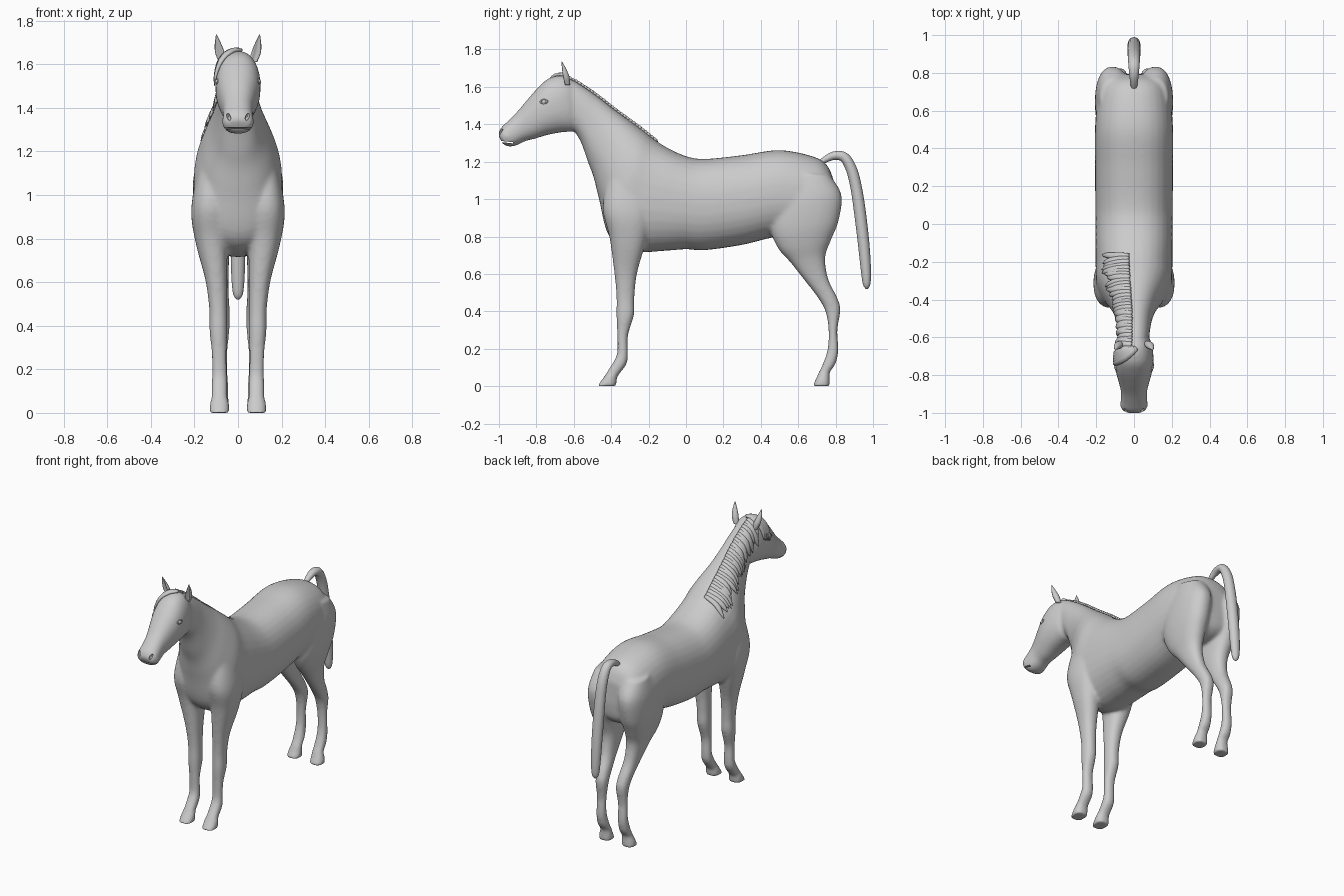
import bpy, bmesh, math, random
from mathutils import Vector

if "Cube" in bpy.data.objects:
    bpy.data.objects.remove(bpy.data.objects["Cube"])

random.seed(4)
SEG = 32


def catmull(rows, steps=5):
    """Smoothly resample rows of numbers."""
    out = []
    for i in range(len(rows) - 1):
        a, b, c, d = (rows[max(0, min(len(rows) - 1, i + k))] for k in (-1, 0, 1, 2))
        for s in range(steps):
            t = s / steps
            out.append([.5 * (2 * q + (r - p) * t + (2 * p - 5 * q + 4 * r - w) * t * t
                              + (3 * q - p - 3 * r + w) * t ** 3) for p, q, r, w in zip(a, b, c, d)])
    return out + [list(rows[-1])]


def skin(bm, rings):
    """Join rings of points into a closed tube."""
    vs = [[bm.verts.new(p) for p in ring] for ring in rings]
    n = len(vs[0])
    for a, b in zip(vs, vs[1:]):
        for i in range(n):
            bm.faces.new((a[i], a[(i + 1) % n], b[(i + 1) % n], b[i]))
    bm.faces.new(vs[0][::-1])
    bm.faces.new(vs[-1])


def loft(bm, rows, side=1, power=.88):
    """Rows: end A (y, z), end B (y, z), centre x, half width."""
    rings = []
    for ay, az, by, bz, cx, w in catmull(rows):
        ring = []
        for i in range(SEG):
            t = math.tau * i / SEG
            c, s = (math.copysign(abs(f(t)) ** power, f(t)) for f in (math.cos, math.sin))
            ring.append((side * (cx + w * s), (ay + by) / 2 + c * (ay - by) / 2,
                         (az + bz) / 2 + c * (az - bz) / 2))
        rings.append(ring)
    skin(bm, rings)


def finish(name, bm):
    bmesh.ops.recalc_face_normals(bm, faces=bm.faces)
    me = bpy.data.meshes.new(name)
    bm.to_mesh(me)
    bm.free()
    me.shade_smooth()
    ob = bpy.data.objects.new(name, me)
    bpy.context.collection.objects.link(ob)
    return ob


# Torso and neck: top point, bottom point, centre x, half width
torso = [(.79, 1.10, .795, .95, 0, .08), (.755, 1.18, .775, .84, 0, .15),
         (.68, 1.228, .68, .79, 0, .19), (.5, 1.262, .5, .80, 0, .207),
         (.3, 1.235, .3, .755, 0, .207), (.1, 1.215, .1, .727, 0, .205),
         (0, 1.23, 0, .732, 0, .205), (-.1, 1.275, -.12, .723, 0, .205),
         (-.17, 1.32, -.28, .72, 0, .203), (-.22, 1.36, -.41, .80, 0, .2),
         (-.28, 1.405, -.465, 1.0, 0, .165), (-.37, 1.47, -.495, 1.12, 0, .125),
         (-.46, 1.54, -.525, 1.2, 0, .10), (-.53, 1.59, -.56, 1.3, 0, .088),
         (-.60, 1.635, -.60, 1.37, 0, .08)]
# Head, from poll to muzzle
head = [(-.58, 1.61, -.57, 1.42, 0, .06), (-.65, 1.66, -.60, 1.365, 0, .09),
        (-.73, 1.648, -.66, 1.358, 0, .103), (-.79, 1.598, -.74, 1.343, 0, .1),
        (-.85, 1.53, -.81, 1.322, 0, .083), (-.905, 1.465, -.86, 1.31, 0, .07),
        (-.955, 1.415, -.90, 1.29, 0, .07), (-.99, 1.38, -.945, 1.28, 0, .072),
        (-1.005, 1.345, -.98, 1.295, 0, .05)]
# Legs: front edge, back edge, centre x, half width
front_leg = [(-.42, 1.12, -.16, 1.08, .115, .075), (-.445, .95, -.18, .9, .125, .09),
             (-.41, .8, -.22, .75, .12, .073), (-.385, .62, -.262, .60, .1, .05),
             (-.372, .48, -.276, .47, .091, .041), (-.372, .38, -.278, .38, .09, .041),
             (-.368, .28, -.31, .27, .087, .034), (-.368, .18, -.31, .18, .085, .034),
             (-.388, .13, -.317, .12, .085, .037), (-.42, .08, -.36, .06, .085, .037),
             (-.435, .055, -.37, .04, .085, .043), (-.475, 0, -.37, 0, .085, .048)]
hind_leg = [(.56, 1.14, .77, 1.13, .1, .08), (.47, 1.0, .832, 1.02, .112, .093),
            (.45, .85, .815, .88, .115, .088), (.49, .74, .775, .78, .11, .073),
            (.555, .665, .745, .69, .1, .058), (.63, .57, .76, .575, .09, .046),
            (.70, .48, .808, .475, .08, .042), (.745, .40, .826, .41, .076, .039),
            (.762, .3, .81, .3, .078, .032), (.757, .2, .815, .19, .08, .032),
            (.732, .12, .8, .12, .08, .036), (.707, .07, .77, .075, .08, .036),
            (.70, .05, .768, .04, .083, .042), (.675, 0, .77, 0, .085, .047)]

bm = bmesh.new()
loft(bm, torso)
loft(bm, head)
for side in (1, -1):
    loft(bm, front_leg, side)
    loft(bm, hind_leg, side)
body = finish("body", bm)

# Fuse the parts into one smooth skin
rem = body.modifiers.new("fuse", 'REMESH')
rem.mode, rem.voxel_size, rem.use_smooth_shade = 'VOXEL', .009, True
smo = body.modifiers.new("soften", 'SMOOTH')
smo.factor, smo.iterations = .5, 14

# Cutters for nostrils and mouth
bm = bmesh.new()
for side in (1, -1):
    r = bmesh.ops.create_uvsphere(bm, u_segments=16, v_segments=10, radius=1)
    for v in r['verts']:
        v.co = Vector((side * (.043 + v.co.z * .006), -.99, 1.36)) + Vector(
            (v.co.x * .009, v.co.y * .022, v.co.z * .018))
r = bmesh.ops.create_cube(bm, size=1)
for v in r['verts']:
    v.co = Vector((v.co.x * .3, -.98 + v.co.y * .11, 1.307 + v.co.z * .006 - v.co.y * .012))
cutter = finish("face_cutter", bm)
cutter.hide_render = True
cut = body.modifiers.new("face", 'BOOLEAN')
cut.operation, cut.object = 'DIFFERENCE', cutter

bpy.context.view_layer.objects.active = body
body.select_set(True)
bpy.ops.object.convert(target='MESH')
bpy.ops.object.shade_smooth_by_angle(angle=math.radians(50))
bpy.data.objects.remove(cutter)


def on_skin(p, lift=0):
    _, loc, nor, _ = body.closest_point_on_mesh(Vector(p))
    return loc + nor * lift, nor


def lock(bm, path, width, thick):
    """A flat tapering hair lock lying on the skin."""
    pts = [on_skin(p, thick * .5) for p in catmull(path, 4)]
    rings, n = [], len(pts) - 1
    for i, (p, nor) in enumerate(pts):
        tan = pts[min(n, i + 1)][0] - pts[max(0, i - 1)][0]
        across = tan.cross(nor).normalized()
        s = max(.06, max(0, math.sin(math.pi * (.2 + .8 * i / n))) ** .8)
        rings.append([p + across * math.cos(a) * width * s + nor * math.sin(a) * thick * s
                      for a in (math.tau * k / 8 for k in range(8))])
    skin(bm, rings)


# Mane: overlapping locks falling to the left of the crest
bm = bmesh.new()
COUNT = 30
for i in range(COUNT):
    y = -.64 + .47 * i / (COUNT - 1)
    _, top, _, _ = body.ray_cast(Vector((-.01, y, 3)), Vector((0, 0, -1)))
    length = random.uniform(.09, .14)
    lean = random.uniform(-.01, .035)
    path = []
    for t in (0, .3, .65, 1):
        z = top.z - length * t
        _, hit, _, _ = body.ray_cast(Vector((-1, y - lean * t, z - .004)), Vector((1, 0, 0)))
        path.append((max(hit.x, -.13) + .015 * (1 - t), y - lean * t, z))
    lock(bm, path, random.uniform(.017, .023), .012)
# Forelock sweeping over the left of the brow
for k in range(5):
    d = k * .012
    lock(bm, [(.012 - d, -.655, 1.665), (-.04 - d * .6, -.70 + d * .6, 1.64),
              (-.085, -.73 + d, 1.59), (-.1, -.74 + d * 1.2, 1.50 + d * .5)], .022, .013)
finish("mane", bm)

# Ears: cupped tapering cones
bm = bmesh.new()
for side in (1, -1):
    rings = []
    for x, y, z, w in catmull([(.07, -.635, 1.61, .018), (.082, -.642, 1.65, .022),
                               (.091, -.652, 1.69, .016), (.099, -.665, 1.737, .002)]):
        ring = []
        for k in range(16):
            a = math.tau * k / 16
            dent = .25 if math.sin(a) < -.8 else 1
            ring.append((side * (x + w * math.cos(a)), y + w * .9 * math.sin(a) * dent, z))
        rings.append(ring)
    skin(bm, rings)
finish("ears", bm)

# Eyes with lids
for side, label in ((1, "right"), (-1, "left")):
    p, nor = on_skin((side * .12, -.765, 1.525))
    rot = nor.to_track_quat('Z', 'Y').to_euler()
    bpy.ops.mesh.primitive_uv_sphere_add(segments=20, ring_count=12, radius=.014,
                                         location=p - nor * .006)
    bpy.context.object.name = label + "_eye"
    bpy.ops.object.shade_smooth()
    bpy.ops.mesh.primitive_torus_add(major_segments=24, minor_segments=8, major_radius=.016,
                                     minor_radius=.004, location=p, rotation=rot)
    lid = bpy.context.object
    lid.name = label + "_eyelid"
    lid.scale = (1.15, .7, 1)
    bpy.ops.object.shade_smooth()

# Tail: arched tube
bm = bmesh.new()
rings = []
spine = catmull([(.70, 1.18, .012), (.75, 1.215, .02), (.80, 1.233, .026), (.85, 1.22, .03),
                 (.888, 1.15, .033), (.912, 1.05, .034), (.93, .93, .035), (.95, .76, .034),
                 (.962, .62, .03), (.966, .545, .022), (.967, .52, .006)])
for i, (y, z, r) in enumerate(spine):
    a, b = spine[max(0, i - 1)], spine[min(len(spine) - 1, i + 1)]
    nor = Vector((0, -(b[1] - a[1]), b[0] - a[0])).normalized()
    rings.append([Vector((r * math.cos(t), y, z)) + nor * r * .9 * math.sin(t)
                  for t in (math.tau * k / 20 for k in range(20))])
skin(bm, rings)
finish("tail", bm)
